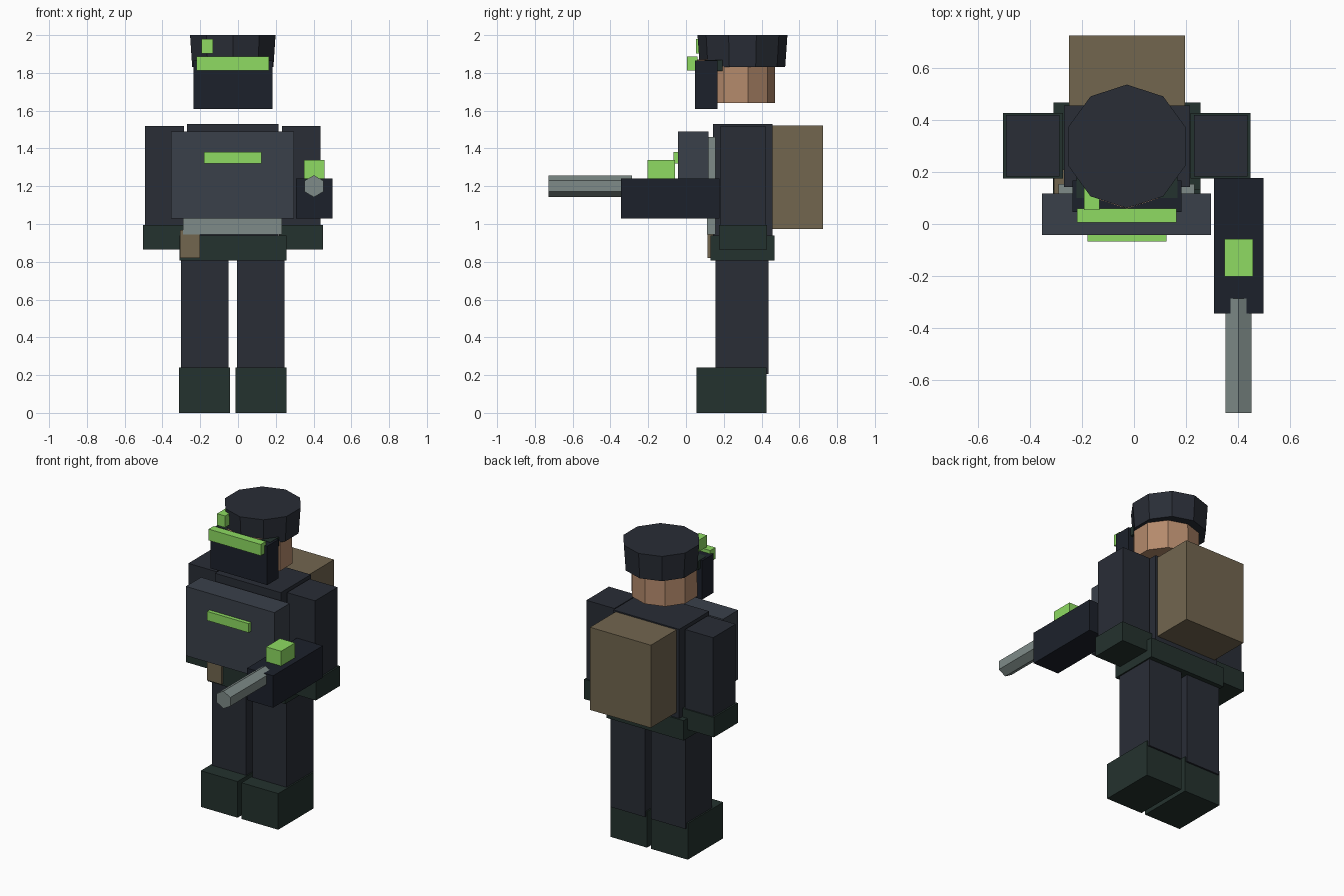
import bpy, bmesh, math
from mathutils import Matrix

if "Cube" in bpy.data.objects:
    bpy.data.objects.remove(bpy.data.objects["Cube"])

CX = -0.0275  # body symmetry plane


def material(name, hexcode):
    rgb = [int(hexcode[i:i + 2], 16) / 255 for i in (0, 2, 4)]
    lin = [c / 12.92 if c <= 0.04045 else ((c + 0.055) / 1.055) ** 2.4 for c in rgb]
    m = bpy.data.materials.new(name)
    m.diffuse_color = (*lin, 1)
    m.use_nodes = True
    m.node_tree.nodes["Principled BSDF"].inputs["Base Color"].default_value = m.diffuse_color
    return m


CLOTH = material("dark_cloth", "292D36")
TRIM = material("dark_green_trim", "24322E")
BLACK = material("black_gear", "1C212B")
ARMOUR = material("armour", "3A404A")
TAN = material("tan_canvas", "72664F")
SKIN = material("skin", "B48A6C")
GLOW = material("green_light", "8EDB62")
METAL = material("grey_metal", "7E8B88")


def finish(name, bm, mat):
    me = bpy.data.meshes.new(name)
    bm.to_mesh(me)
    bm.free()
    me.materials.append(mat)
    ob = bpy.data.objects.new(name, me)
    bpy.context.collection.objects.link(ob)
    return ob


def box(name, x, y, z, mat):
    """Box from (min, max) ranges on each axis."""
    bm = bmesh.new()
    bmesh.ops.create_cube(bm, size=1)
    for v in bm.verts:
        v.co = [r[0] if c < 0 else r[1] for c, r in zip(v.co, (x, y, z))]
    return finish(name, bm, mat)


def pair(name, x, y, z, mat):
    """Box and its mirror across the body centre."""
    box(name + "_right", x, y, z, mat)
    box(name + "_left", (2 * CX - x[1], 2 * CX - x[0]), y, z, mat)


def prism(name, sides, r_low, r_high, depth, matrix, mat):
    """Flat-sided cylinder with a vertex on its local +y axis."""
    bm = bmesh.new()
    bmesh.ops.create_cone(bm, cap_ends=True, segments=sides, radius1=r_low,
                          radius2=r_high, depth=depth)
    # start angle: whichever way the cone starts, turn first vertex to +y
    v = bm.verts[:][0].co if not hasattr(bm.verts, "ensure_lookup_table") else None
    bm.verts.ensure_lookup_table()
    v = bm.verts[0].co
    turn = math.pi / 2 - math.atan2(v.y, v.x)
    bm.transform(matrix @ Matrix.Rotation(turn, 4, 'Z'))
    return finish(name, bm, mat)


# Legs and boots
pair("leg", (-0.005, 0.247), (0.157, 0.438), (0.205, 0.82), CLOTH)
pair("boot", (-0.013, 0.257), (0.055, 0.427), (0, 0.24), TRIM)

# Torso, belt and pouch
box("torso", (-0.27, 0.215), (0.142, 0.457), (0.9, 1.53), CLOTH)
box("belt", (-0.31, 0.256), (0.13, 0.468), (0.806, 0.938), TRIM)
box("belt_pouch", (-0.308, -0.2), (0.113, 0.21), (0.82, 0.967), TAN)

# Chest armour and backpack
box("armour_backing", (-0.29, 0.233), (0.112, 0.155), (0.945, 1.46), METAL)
box("chest_plate", (-0.354, 0.297), (-0.042, 0.118), (1.03, 1.49), ARMOUR)
box("chest_light", (-0.18, 0.125), (-0.067, -0.03), (1.32, 1.38), GLOW)
box("backpack", (-0.25, 0.197), (0.457, 0.726), (0.973, 1.522), TAN)

# Arms and cuffs
pair("arm", (0.232, 0.438), (0.183, 0.42), (0.97, 1.52), CLOTH)
pair("cuff", (0.218, 0.449), (0.175, 0.428), (0.864, 0.996), TRIM)

# Forearm weapon
box("weapon_body", (0.308, 0.499), (-0.345, 0.178), (1.028, 1.24), BLACK)
box("weapon_light", (0.349, 0.459), (-0.203, -0.057), (1.235, 1.338), GLOW)
prism("weapon_barrel", 6, 0.058, 0.058, 0.44,
      Matrix.Translation((0.402, -0.507, 1.2)) @ Matrix.Rotation(math.pi / 2, 4, 'X'), METAL)

# Head and cap
prism("head", 10, 0.207, 0.205, 0.23, Matrix.Translation((CX, 0.265, 1.755)), SKIN)
prism("cap", 10, 0.226, 0.238, 0.17, Matrix.Translation((CX, 0.299, 1.915)), CLOTH)

# Face gear
box("mask", (-0.236, 0.182), (0.047, 0.167), (1.608, 1.866), BLACK)
box("goggle_frame", (-0.222, 0.167), (0.1, 0.192), (1.81, 1.868), TRIM)
box("visor_light", (-0.22, 0.163), (0.006, 0.06), (1.813, 1.888), GLOW)
box("cap_light", (-0.192, -0.133), (0.054, 0.14), (1.903, 1.98), GLOW)
